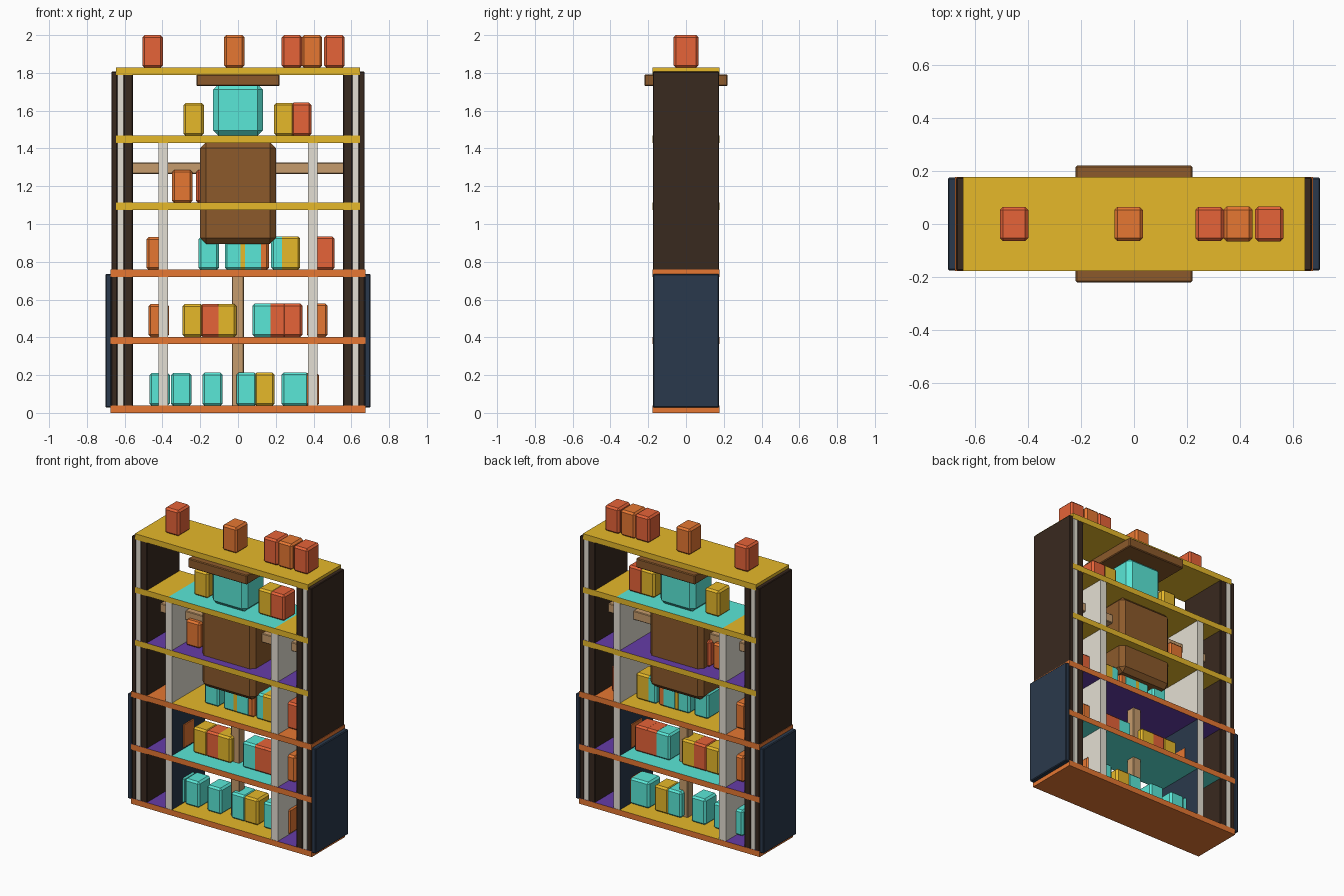
import bpy
import bmesh
from mathutils import Matrix, Vector

cube = bpy.data.objects.get("Cube")
if cube:
    bpy.data.objects.remove(cube, do_unlink=True)


def srgb(code):
    out = []
    for i in (0, 2, 4):
        c = int(code[i:i + 2], 16) / 255
        out.append(c / 12.92 if c <= 0.04045 else ((c + 0.055) / 1.055) ** 2.4)
    return (*out, 1.0)


def material(name, code):
    m = bpy.data.materials.new(name)
    m.use_nodes = True
    m.diffuse_color = srgb(code)
    bsdf = m.node_tree.nodes["Principled BSDF"]
    bsdf.inputs["Base Color"].default_value = srgb(code)
    bsdf.inputs["Roughness"].default_value = 0.8
    return m


YELLOW = material("mustard", "E6B82A")
ORANGE = material("orange", "E67732")
RED = material("brick_red", "E66338")
TEAL = material("teal", "5AE8D8")
PURPLE = material("purple", "663CA8")
NAVY = material("navy", "2A394C")
DARK = material("dark_wood", "39291F")
BROWN = material("brown_wood", "8C5A2B")
TAN = material("tan_wood", "C69C6D")
WHITE = material("pale_grey", "E4DFD3")


def box(name, low, high, mat, bevel=0.0, faces=(), cuts=()):
    """Box between two corners, cut across x at the given places.
    Each entry of faces is (axis, sign, least distance from middle, material)."""
    low, high = Vector(low), Vector(high)
    bm = bmesh.new()
    bmesh.ops.create_cube(bm, size=1)
    size = Matrix.Diagonal((*(high - low), 1))
    bm.transform(Matrix.Translation((low + high) / 2) @ size)
    for x in cuts:
        bmesh.ops.bisect_plane(bm, geom=bm.verts[:] + bm.edges[:] + bm.faces[:],
                               plane_co=(x, 0, 0), plane_no=(1, 0, 0))
    bm.normal_update()
    mesh = bpy.data.meshes.new(name)
    mesh.materials.append(mat)
    for axis, sign, reach, other in faces:
        mesh.materials.append(other)
        for f in bm.faces:
            middle = abs(f.calc_center_median().x)
            if f.normal[axis] * sign > 0.9 and middle >= reach:
                f.material_index = len(mesh.materials) - 1
    if bevel:
        bmesh.ops.bevel(bm, geom=bm.edges[:], offset=bevel, segments=1,
                        profile=0.5, affect='EDGES')
    bm.to_mesh(mesh)
    bm.free()
    obj = bpy.data.objects.new(name, mesh)
    bpy.context.collection.objects.link(obj)


DEPTH = 0.175
BAY = 0.395

# Shelves: bottom height, half width, edge, top, outer bay top, underside
shelves = [
    (0.0, 0.674, ORANGE, YELLOW, PURPLE, ORANGE),
    (0.365, 0.674, ORANGE, TEAL, PURPLE, TEAL),
    (0.72, 0.674, ORANGE, YELLOW, ORANGE, PURPLE),
    (1.075, 0.645, YELLOW, PURPLE, PURPLE, YELLOW),
    (1.43, 0.645, YELLOW, TEAL, YELLOW, YELLOW),
    (1.79, 0.645, YELLOW, YELLOW, YELLOW, YELLOW),
]
for i, (z, w, edge, top, outer, under) in enumerate(shelves):
    box(f"shelf_{i + 1}", (-w, -0.177, z), (w, 0.177, z + 0.038), edge,
        faces=[(2, 1, 0, top), (2, 1, BAY, outer), (2, -1, 0, under)],
        cuts=(-BAY, BAY))

# Layered side walls and inner dividers, mirrored
for side, s in (("left", 1), ("right", -1)):
    def panel(name, a, b, z0, z1, mat, bevel=0.0, faces=()):
        x0, x1 = sorted((a * s, b * s))
        box(f"{side}_{name}", (x0, -DEPTH, z0), (x1, DEPTH, z1), mat, bevel, faces)

    panel("outer_wall", 0.638, 0.67, 0.03, 1.807, DARK, 0.004)
    panel("wall_core", 0.606, 0.637, 0.03, 1.8, WHITE)
    panel("inner_wall", 0.557, 0.605, 0.03, 1.8, DARK, 0.004)
    panel("lower_cladding", 0.669, 0.702, 0.028, 0.735, NAVY, 0.005)
    panel("lower_divider", 0.37, 0.42, 0.03, 0.73, WHITE, 0, [(0, -s, 0, NAVY)])
    panel("upper_divider", 0.37, 0.42, 0.75, 1.44, WHITE)

# Middle rail and post
box("middle_rail", (-0.56, -0.03, 1.265), (0.56, 0.03, 1.325), TAN, 0.004)
box("middle_post", (-0.033, -0.03, 0.03), (0.031, 0.03, 0.73), TAN, 0.004)

# Central chest, bin and lid
box("central_chest", (-0.2, -0.122, 0.895), (0.2, 0.122, 1.432), BROWN, 0.03)
box("teal_bin", (-0.132, -0.11, 1.468), (0.132, 0.11, 1.74), TEAL, 0.028)
box("bin_lid", (-0.22, -0.22, 1.73), (0.22, 0.22, 1.792), BROWN, 0.005)

# Small storage boxes: shelf index, then centre and colour of each
goods = {
    0: [(0.375, ORANGE), (-0.415, TEAL), (-0.30, TEAL), (-0.135, TEAL),
        (0.14, YELLOW), (0.045, TEAL), (0.32, TEAL), (0.285, TEAL)],
    1: [(-0.42, ORANGE), (-0.24, YELLOW), (-0.145, RED), (-0.062, YELLOW),
        (0.13, TEAL), (0.215, RED), (0.287, RED), (0.42, ORANGE)],
    2: [(-0.43, ORANGE), (-0.155, TEAL), (-0.015, TEAL), (0.11, ORANGE),
        (0.055, YELLOW), (0.08, TEAL), (0.23, TEAL), (0.275, YELLOW), (0.457, RED)],
    3: [(-0.295, ORANGE), (-0.168, RED)],
    4: [(-0.235, YELLOW), (0.245, YELLOW), (0.335, RED)],
    5: [(-0.452, RED), (-0.02, ORANGE), (0.285, RED), (0.392, ORANGE), (0.51, RED)],
}
for level, items in goods.items():
    z = shelves[level][0] + 0.037
    for n, (x, mat) in enumerate(items):
        d = 0.064 + n * 0.0005
        top = 2.0 if level == 5 else z + 0.174 + n * 0.0005
        box(f"storage_box_{level + 1}_{n + 1}", (x - 0.054, -d, z),
            (x + 0.054, d, top), mat, 0.012)
